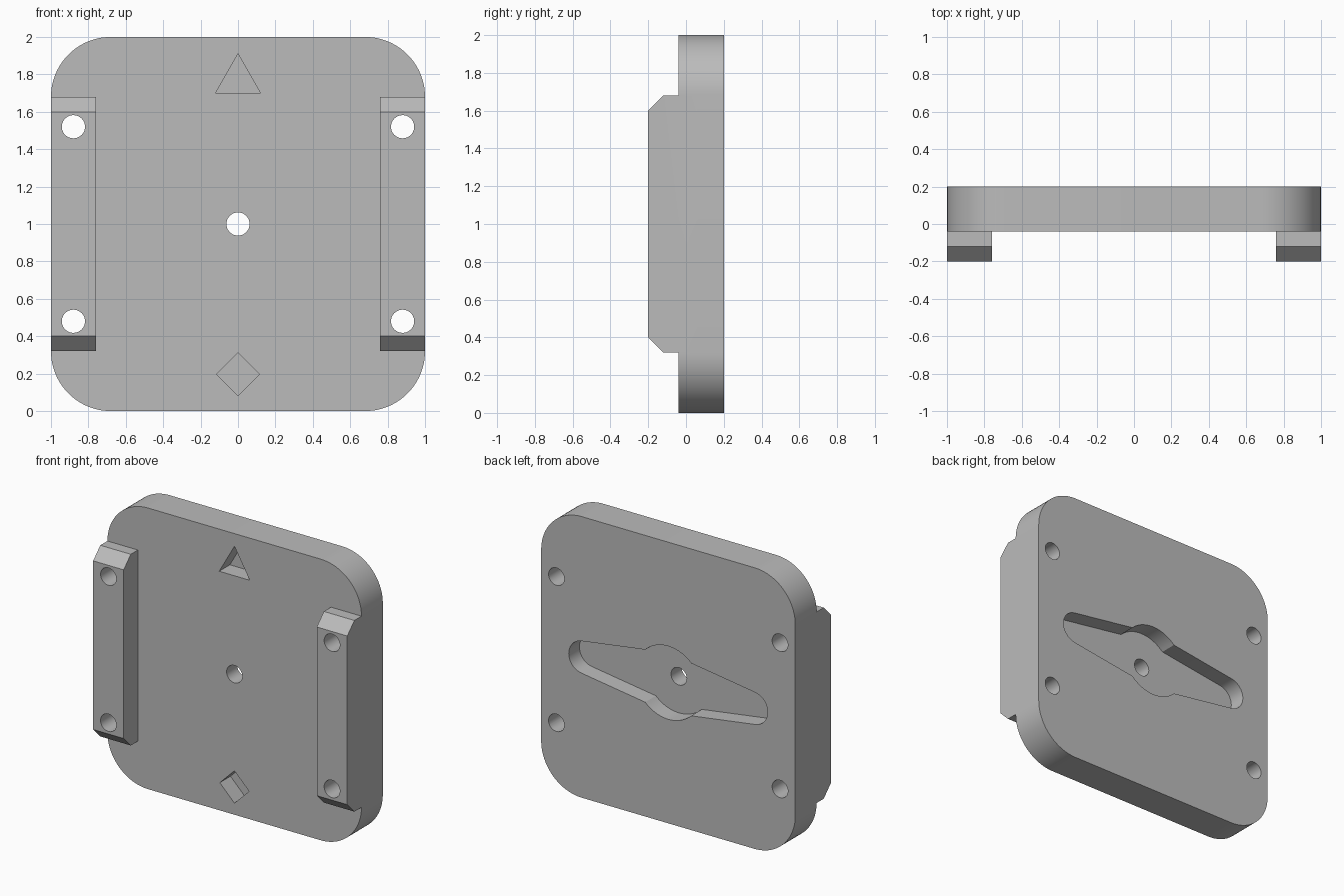
import bpy
import bmesh
from math import sin, cos, pi, radians, asin, atan2, hypot

if "Cube" in bpy.data.objects:
    bpy.data.objects.remove(bpy.data.objects["Cube"], do_unlink=True)

FRONT, BACK, RAIL_FRONT = -0.04, 0.2, -0.2
MID = 1.0          # height of the plate centre
OVER = 0.1         # how far cutters overshoot a surface

grey = bpy.data.materials.new("light grey")
grey.use_nodes = True
grey.diffuse_color = (0.5, 0.5, 0.5, 1)
grey.node_tree.nodes["Principled BSDF"].inputs["Base Color"].default_value = (0.5, 0.5, 0.5, 1)


def arc(cx, cz, r, start, end, steps):
    """Points on a circular arc, angles in radians."""
    return [(cx + r * cos(start + (end - start) * i / steps),
             cz + r * sin(start + (end - start) * i / steps)) for i in range(steps + 1)]


def circle(cx, cz, r, steps=40):
    return arc(cx, cz, r, 0, 2 * pi, steps)[:-1]


def prism(name, outline, start, end, axis="y"):
    """Extrude an outline along y (outline in x, z) or along x (outline in y, z)."""
    def place(a, z, t):
        return (a, t, z) if axis == "y" else (t, a, z)
    bm = bmesh.new()
    rings = [[bm.verts.new(place(a, z, t)) for a, z in outline] for t in (start, end)]
    bm.faces.new(rings[0])
    bm.faces.new(rings[1])
    n = len(outline)
    for i in range(n):
        j = (i + 1) % n
        bm.faces.new((rings[0][i], rings[0][j], rings[1][j], rings[1][i]))
    bmesh.ops.recalc_face_normals(bm, faces=bm.faces)
    mesh = bpy.data.meshes.new(name)
    bm.to_mesh(mesh)
    bm.free()
    mesh.materials.append(grey)
    obj = bpy.data.objects.new(name, mesh)
    bpy.context.collection.objects.link(obj)
    return obj


def combine(target, tool, operation):
    """Boolean the tool into the target, then discard the tool."""
    tool.hide_render = True
    mod = target.modifiers.new(operation.lower(), "BOOLEAN")
    mod.operation, mod.solver, mod.object = operation, "EXACT", tool
    bpy.context.view_layer.objects.active = target
    bpy.ops.object.modifier_apply(modifier=mod.name)
    bpy.data.objects.remove(tool, do_unlink=True)


# Plate with rounded corners
radius = 0.32
inner = 1 - radius
outline = []
for k, (sx, sz) in enumerate([(1, 1), (-1, 1), (-1, -1), (1, -1)]):
    outline += arc(sx * inner, MID + sz * inner, radius, k * pi / 2, (k + 1) * pi / 2, 20)
plate = prism("mounting_plate", outline, FRONT, BACK)

# Chamfered rails on both sides of the front
half, chamfer = 0.68, 0.08
profile = [(FRONT + OVER, MID - half), (RAIL_FRONT + chamfer, MID - half),
           (RAIL_FRONT, MID - half + chamfer), (RAIL_FRONT, MID + half - chamfer),
           (RAIL_FRONT + chamfer, MID + half), (FRONT + OVER, MID + half)]
for name, side in (("left_rail", 1), ("right_rail", -1)):
    combine(plate, prism(name, profile, side * 0.76, side, "x"), "UNION")

# Recess in the back: a round hub with two tapering, round-ended arms
hub, root, tip, tip_x = 0.26, 0.187, 0.115, 0.668
root_x = hub * cos(asin(root / hub))
lean = atan2(root - tip, hypot(tip_x - root_x, tip))
join = asin(root / hub)
half_outline = (arc(tip_x, 0, tip, -pi / 2 + lean, pi / 2 - lean, 20)
                + arc(0, 0, hub, join, pi - join, 20))
recess = [(x, MID + z) for x, z in half_outline]
recess += [(-x, MID - z) for x, z in half_outline]
combine(plate, prism("recess_cutter", recess, 0.08, BACK + OVER), "DIFFERENCE")

# Triangle and diamond pockets in the front
triangle = [(-0.12, 1.7), (0.12, 1.7), (0, 1.91)]
diamond = circle(0, 0.197, 0.115, 4)
for shape in (triangle, diamond):
    combine(plate, prism("pocket_cutter", shape, FRONT - OVER, FRONT + 0.12), "DIFFERENCE")

# Through holes: one in the centre, two in each rail
holes = [(0, MID)] + [(sx * 0.88, MID + sz * 0.52) for sx in (1, -1) for sz in (1, -1)]
for x, z in holes:
    combine(plate, prism("hole_cutter", circle(x, z, 0.062), RAIL_FRONT - OVER, BACK + OVER),
            "DIFFERENCE")

# Smooth the curved walls and keep the edges sharp
bpy.ops.object.select_all(action="DESELECT")
plate.select_set(True)
bpy.context.view_layer.objects.active = plate
bpy.ops.object.shade_smooth_by_angle(angle=radians(30))
